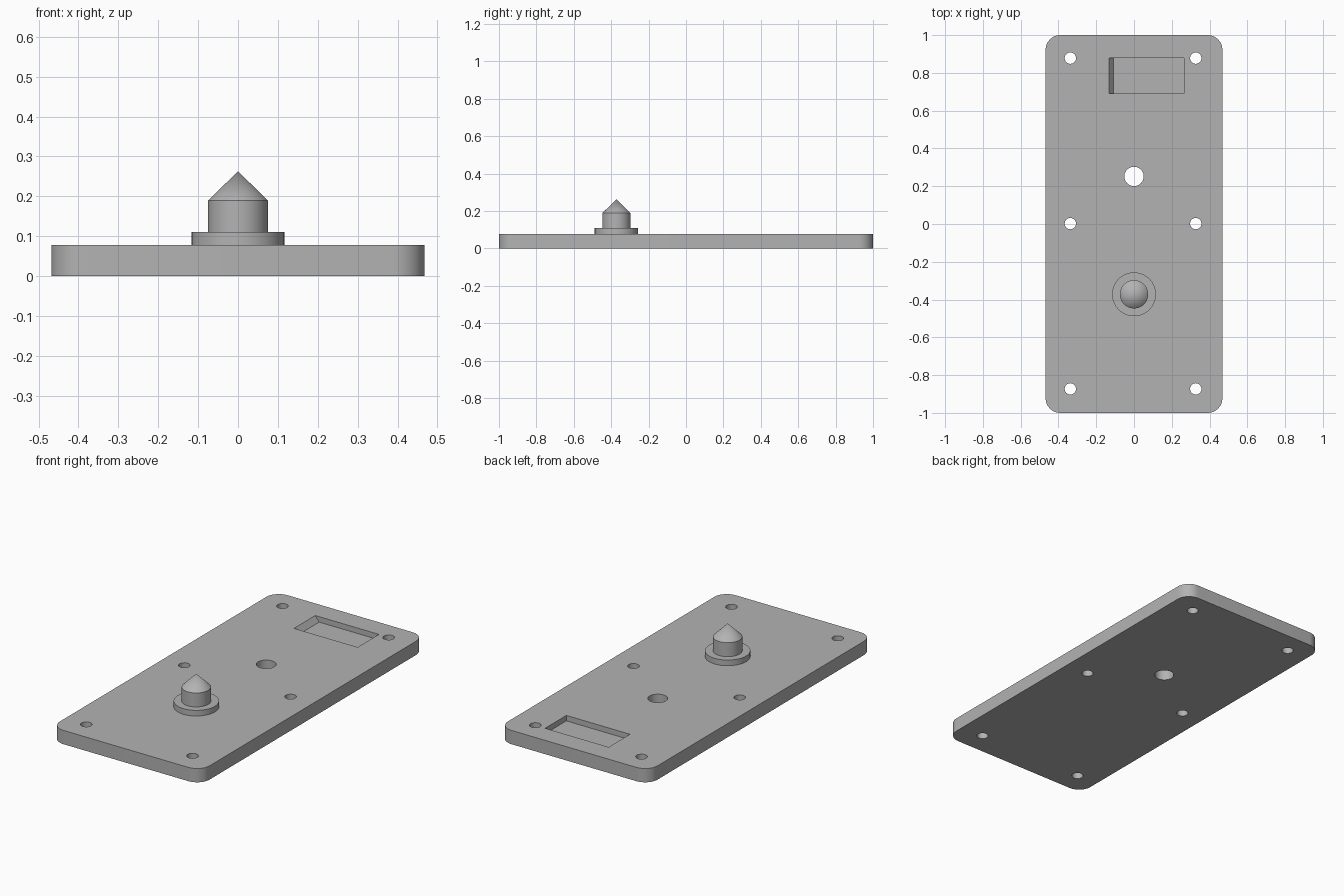
import bpy, bmesh, math
from mathutils import Vector

if "Cube" in bpy.data.objects:
    bpy.data.objects.remove(bpy.data.objects["Cube"])

grey = bpy.data.materials.new("plain grey")
grey.diffuse_color = (0.45, 0.45, 0.45, 1)
grey.use_nodes = True
grey.node_tree.nodes["Principled BSDF"].inputs["Base Color"].default_value = grey.diffuse_color


def prism(name, points, sweep):
    """Solid made by sweeping a flat polygon along a vector."""
    bm = bmesh.new()
    face = bm.faces.new([bm.verts.new(p) for p in points])
    ext = bmesh.ops.extrude_face_region(bm, geom=[face])
    moved = [v for v in ext["geom"] if isinstance(v, bmesh.types.BMVert)]
    bmesh.ops.translate(bm, verts=moved, vec=Vector(sweep))
    bmesh.ops.recalc_face_normals(bm, faces=bm.faces)
    return finish(name, bm)


def finish(name, bm):
    mesh = bpy.data.meshes.new(name)
    bm.to_mesh(mesh)
    bm.free()
    mesh.materials.append(grey)
    obj = bpy.data.objects.new(name, mesh)
    bpy.context.collection.objects.link(obj)
    return obj


def circle(x, y, z, r, n, start=0.0, sweep=math.tau, closed=True):
    steps = n if closed else n + 1
    return [(x + r * math.cos(start + sweep * i / n),
             y + r * math.sin(start + sweep * i / n), z) for i in range(steps)]


def activate(obj):
    bpy.ops.object.select_all(action='DESELECT')
    obj.select_set(True)
    bpy.context.view_layer.objects.active = obj


def smooth(obj):
    activate(obj)
    bpy.ops.object.shade_smooth_by_angle(angle=math.radians(30))


# Rounded rectangular base plate
HX, HY, T, R = 0.468, 1.0, 0.078, 0.078
outline = []
for k, (sx, sy) in enumerate([(1, 1), (-1, 1), (-1, -1), (1, -1)]):
    outline += circle(sx * (HX - R), sy * (HY - R), 0, R, 12,
                      k * math.pi / 2, math.pi / 2, closed=False)
plate = prism("base_plate", outline, (0, 0, T))

# Cutters: six screw holes, one larger hole, one pocket with a sloped left end
cutters = [prism("screw_hole_cutter", circle(x, y, -0.05, 0.03, 32), (0, 0, 0.2))
           for x in (-0.337, 0.327) for y in (-0.873, 0.002, 0.878)]
cutters.append(prism("large_hole_cutter", circle(0, 0.252, -0.05, 0.051, 48), (0, 0, 0.2)))
floor, top, slope = T - 0.031, T + 0.031, 0.024
pocket = [(-0.133 + slope, 0.69, floor), (0.265, 0.69, floor), (0.265, 0.69, top),
          (-0.133 - slope, 0.69, top)]
cutters.append(prism("pocket_cutter", pocket, (0, 0.19, 0)))

for cutter in cutters:
    cutter.hide_render = True
    mod = plate.modifiers.new("cut", 'BOOLEAN')
    mod.operation, mod.solver, mod.object = 'DIFFERENCE', 'EXACT', cutter
    activate(plate)
    bpy.ops.object.modifier_apply(modifier=mod.name)
for cutter in cutters:
    bpy.data.objects.remove(cutter)
smooth(plate)

# Flange, shaft and conical tip of the locating pin
PY, FLANGE_TOP, SHAFT_TOP, TIP = -0.372, 0.11, 0.189, 0.263
smooth(prism("pin_flange", circle(0, PY, T, 0.116, 64), (0, 0, FLANGE_TOP - T)))
smooth(prism("pin_shaft", circle(0, PY, FLANGE_TOP, 0.075, 64),
             (0, 0, SHAFT_TOP - FLANGE_TOP)))

bm = bmesh.new()
bmesh.ops.create_cone(bm, cap_ends=True, segments=64, radius1=0.075, radius2=0,
                      depth=TIP - SHAFT_TOP)
bmesh.ops.translate(bm, verts=bm.verts, vec=(0, PY, (TIP + SHAFT_TOP) / 2))
smooth(finish("pin_tip", bm))
